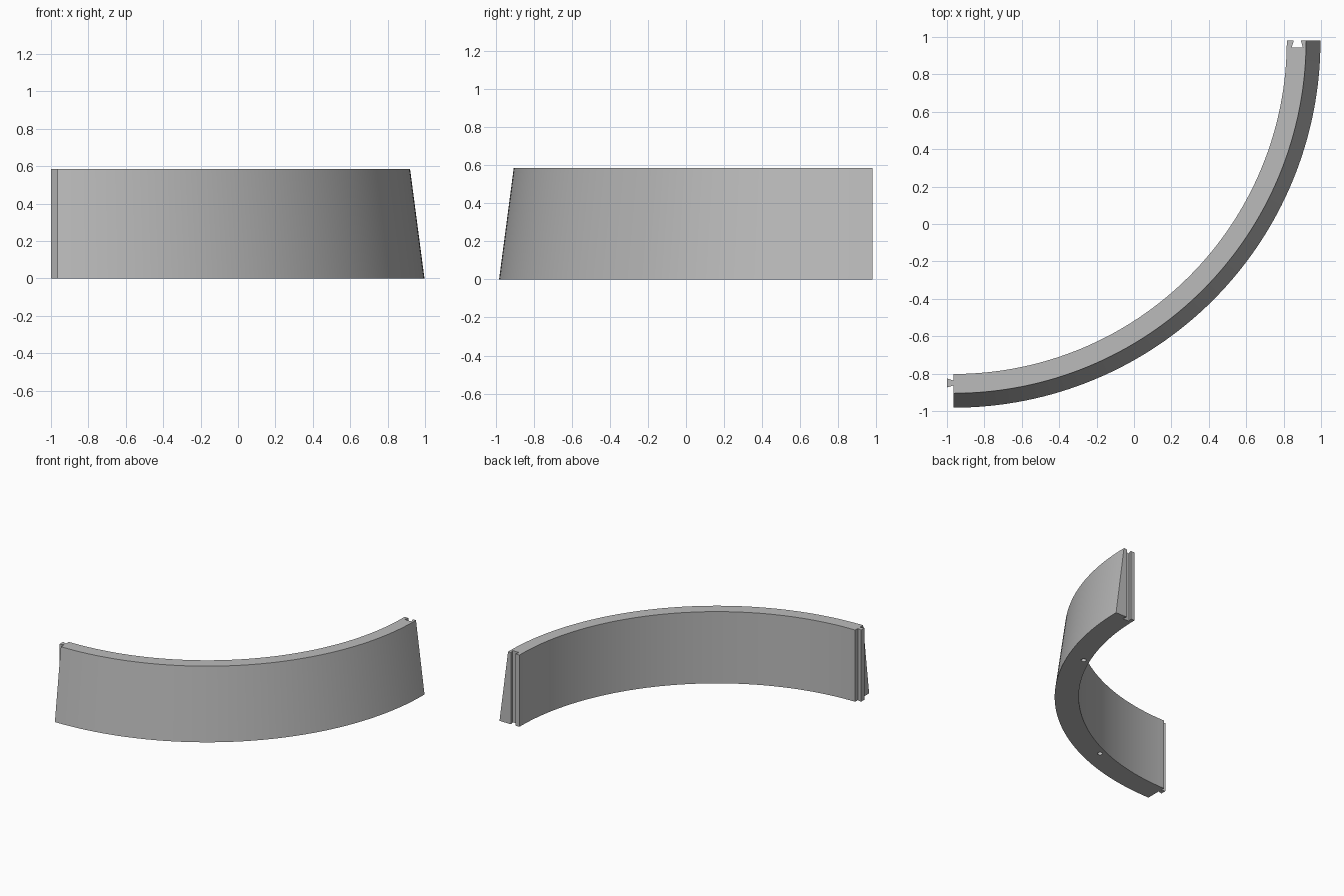
import bpy, bmesh, math

cube = bpy.data.objects.get("Cube")
if cube:
    bpy.data.objects.remove(cube, do_unlink=True)

CX, CY = -0.965, 0.98          # centre of the quarter arc
HEIGHT = 0.585
R_IN, R_OUT_TOP, R_OUT_BASE = 1.782, 1.885, 1.962
R_JOINT = 1.83                 # radius of the dovetail and the peg holes
SEGMENTS = 64

grey = bpy.data.materials.new("plain grey")
grey.use_nodes = True
colour = (0.5, 0.5, 0.5, 1)
grey.diffuse_color = colour
grey.node_tree.nodes["Principled BSDF"].inputs["Base Color"].default_value = colour


def make_object(name, bm):
    bmesh.ops.recalc_face_normals(bm, faces=bm.faces)
    mesh = bpy.data.meshes.new(name)
    bm.to_mesh(mesh)
    bm.free()
    mesh.materials.append(grey)
    obj = bpy.data.objects.new(name, mesh)
    bpy.context.collection.objects.link(obj)
    return obj


def prism(name, outline, z0, z1):
    """Extrude a flat outline upwards from z0 to z1."""
    bm = bmesh.new()
    face = bm.faces.new([bm.verts.new((x, y, z0)) for x, y in outline])
    out = bmesh.ops.extrude_face_region(bm, geom=[face])
    top = [v for v in out["geom"] if isinstance(v, bmesh.types.BMVert)]
    bmesh.ops.translate(bm, verts=top, vec=(0, 0, z1 - z0))
    return make_object(name, bm)


def combine(target, other, operation):
    """Apply a boolean and remove the helper part."""
    other.hide_render = True
    mod = target.modifiers.new(operation, "BOOLEAN")
    mod.operation, mod.solver, mod.object = operation, "EXACT", other
    bpy.context.view_layer.objects.active = target
    bpy.ops.object.modifier_apply(modifier=mod.name)
    bpy.data.objects.remove(other, do_unlink=True)


# Curved wall: sweep a section with a sloping outer face through 90 degrees
profile = [(R_IN, 0), (R_OUT_BASE, 0), (R_OUT_TOP, HEIGHT), (R_IN, HEIGHT)]
bm = bmesh.new()
rings = []
for i in range(SEGMENTS + 1):
    a = -math.pi / 2 * i / SEGMENTS
    rings.append([bm.verts.new((CX + r * math.cos(a), CY + r * math.sin(a), z))
                  for r, z in profile])
for a, b in zip(rings, rings[1:]):
    for j in range(4):
        k = (j + 1) % 4
        bm.faces.new((a[j], a[k], b[k], b[j]))
bm.faces.new(rings[0])
bm.faces.new(rings[-1])
wall = make_object("curved_wall", bm)

# Dovetail tongue on one end, running the full height
y = CY - R_JOINT
tongue = [(CX + 0.01, y - 0.012), (CX, y - 0.013), (-1, y - 0.024),
          (-1, y + 0.024), (CX, y + 0.013), (CX + 0.01, y + 0.012)]
combine(wall, prism("tongue", tongue, 0, HEIGHT), "UNION")

# Matching dovetail groove in the other end
x = CX + R_JOINT + 0.008
groove = [(x - 0.018, CY + 0.02), (x - 0.019, CY), (x - 0.03, CY - 0.036),
          (x + 0.03, CY - 0.036), (x + 0.019, CY), (x + 0.018, CY + 0.02)]
combine(wall, prism("groove_cutter", groove, -0.1, HEIGHT + 0.1), "DIFFERENCE")

# Two round peg holes in the underside
for degrees in (22.5, 67.5):
    a = math.radians(-degrees)
    hx, hy = CX + R_JOINT * math.cos(a), CY + R_JOINT * math.sin(a)
    circle = [(hx + 0.02 * math.cos(t * math.tau / 24),
               hy + 0.02 * math.sin(t * math.tau / 24)) for t in range(24)]
    combine(wall, prism("hole_cutter", circle, -0.1, 0.1), "DIFFERENCE")

# Smooth curved faces, crisp edges
bpy.ops.object.select_all(action="DESELECT")
wall.select_set(True)
bpy.context.view_layer.objects.active = wall
bpy.ops.object.shade_smooth_by_angle(angle=math.radians(30))
